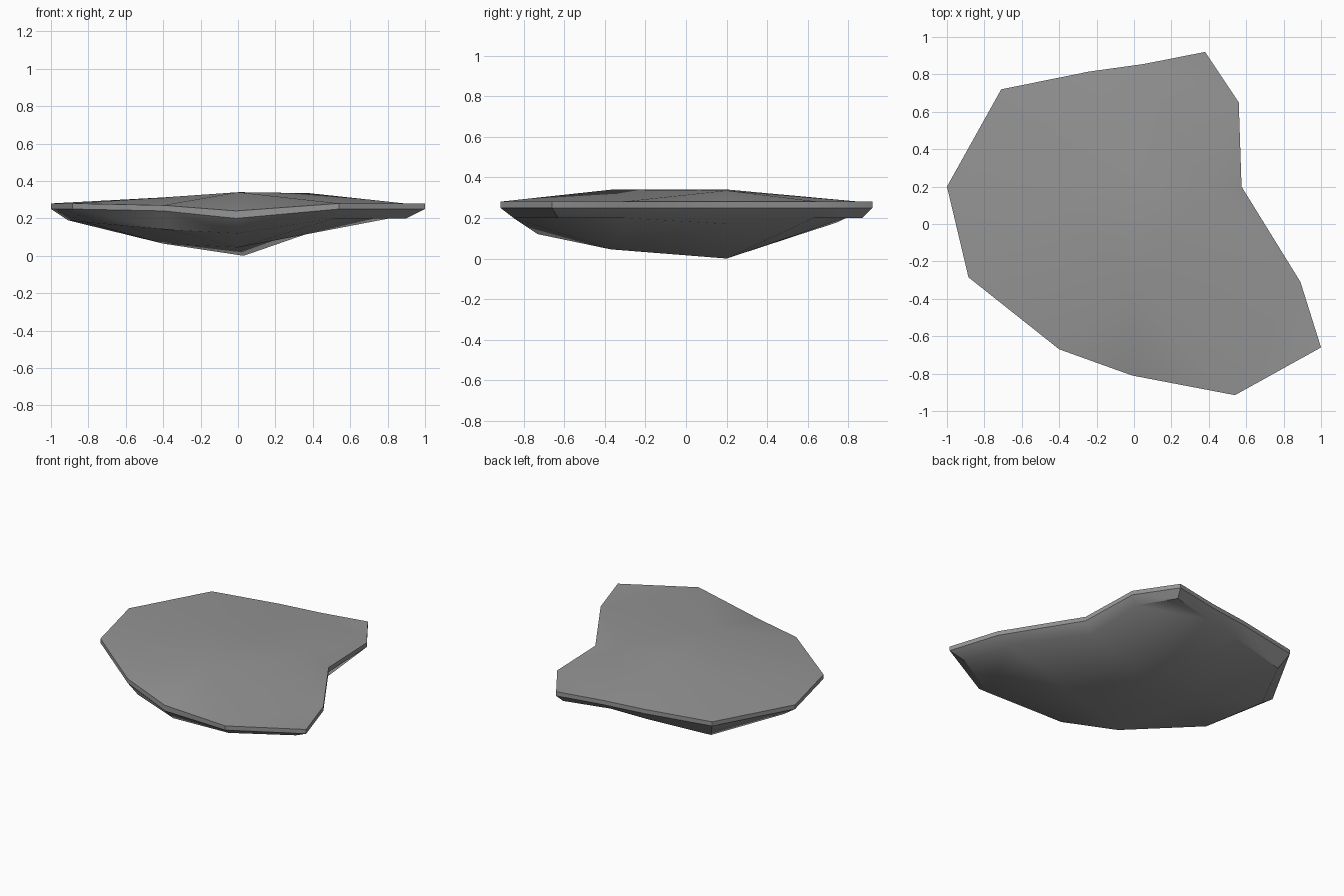
import bpy
import bmesh
from mathutils import Vector
from mathutils.geometry import delaunay_2d_cdt

cube = bpy.data.objects.get("Cube")
if cube:
    bpy.data.objects.remove(cube)

# Single stone colour
stone = bpy.data.materials.new("stone_grey")
stone.use_nodes = True
grey = (0.3, 0.3, 0.3, 1)
stone.diffuse_color = grey
stone.node_tree.nodes["Principled BSDF"].inputs["Base Color"].default_value = grey

# Outline of the slab: x, y, height of the top lip
lip = [(.38, .92, .28), (.05, .855, .28), (-.24, .815, .28), (-.71, .72, .28),
       (-1, .2, .28), (-.885, -.285, .28), (-.4, -.67, .27), (-.01, -.81, .24),
       (.54, -.915, .28), (1, -.66, .28), (.89, -.31, .28), (.575, .2, .28),
       (.56, .65, .28)]

# Undercut ring, one point below each lip corner
undercut = [(.36, .87, .2), (.04, .79, .2), (-.23, .75, .18), (-.66, .66, .15),
            (-.91, .2, .19), (-.82, -.25, .18), (-.37, -.6, .14), (0, -.73, .12),
            (.52, -.85, .2), (.9, -.63, .2), (.81, -.3, .2), (.52, .2, .17),
            (.51, .63, .2)]

# Raised points of the top and lowest points of the belly
crown = [(0, -.36, .34), (.02, .2, .34), (.38, .2, .335), (-.4, .2, .312)]
belly = [(.03, .2, 0), (0, -.37, .045), (-.4, .1, .065)]

bm = bmesh.new()


def add_ring(points):
    return [bm.verts.new(p) for p in points]


def bridge(upper, lower):
    n = len(upper)
    for i in range(n):
        j = (i + 1) % n
        bm.faces.new((upper[i], lower[i], lower[j], upper[j]))


def cap(ring, inner_points):
    """Triangulate inside the ring, through the inner points."""
    verts = ring + add_ring(inner_points)
    n = len(ring)
    flat = [Vector(v.co.xy) for v in verts]
    edges = [(i, (i + 1) % n) for i in range(n)]
    tris = delaunay_2d_cdt(flat, edges, [], 1, 1e-5)
    for tri in tris[2]:
        bm.faces.new([verts[tris[3][i][0]] for i in tri])


# Stone slab: crown, thin lip, undercut and belly
top_ring = add_ring(lip)
lip_ring = add_ring([(x, y, z - (.03 if z > .26 else .04)) for x, y, z in lip])
low_ring = add_ring(undercut)
bridge(top_ring, lip_ring)
bridge(lip_ring, low_ring)
cap(top_ring, crown)
cap(low_ring, belly)
bmesh.ops.recalc_face_normals(bm, faces=bm.faces)

mesh = bpy.data.meshes.new("stone_slab")
bm.to_mesh(mesh)
bm.free()
mesh.materials.append(stone)
slab = bpy.data.objects.new("stone_slab", mesh)
bpy.context.collection.objects.link(slab)

# Smooth faces with a crisp lip
bpy.ops.object.select_all(action='DESELECT')
slab.select_set(True)
bpy.context.view_layer.objects.active = slab
bpy.ops.object.shade_smooth_by_angle(angle=0.6)
